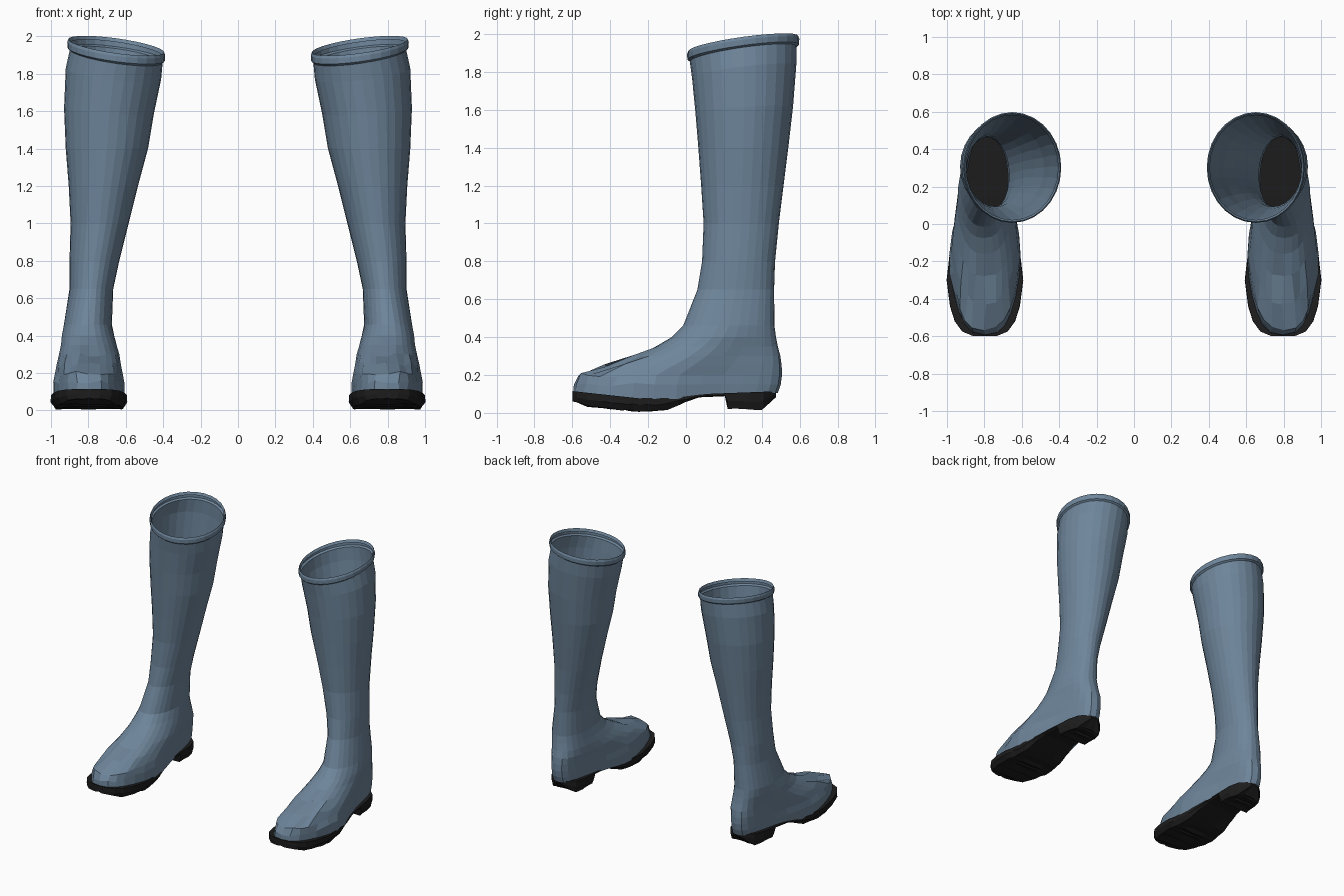
import bpy, bmesh, math, random

if "Cube" in bpy.data.objects:
    bpy.data.objects.remove(bpy.data.objects["Cube"])

N = 28  # sides of the shaft


def material(name, rgb):
    m = bpy.data.materials.new(name)
    m.diffuse_color = (*rgb, 1)
    m.use_nodes = True
    m.node_tree.nodes["Principled BSDF"].inputs["Base Color"].default_value = m.diffuse_color
    return m


rubber = material("blue grey rubber", (0.155, 0.235, 0.325))
tread = material("black sole", (0.012, 0.012, 0.012))

# Foot and shaft slices: height, front y, back y, centre x, half width
SLICES = [
    (.10, -.595, .485, .796, .195), (.15, -.59, .50, .798, .195),
    (.20, -.575, .507, .798, .185), (.25, -.43, .505, .798, .175),
    (.30, -.28, .498, .796, .165), (.35, -.16, .485, .798, .152),
    (.40, -.075, .475, .803, .142), (.46, -.015, .467, .804, .128),
    (.65, .06, .465, .784, .117), (.80, .085, .47, .768, .133),
    (1.0, .093, .49, .74, .155), (1.2, .08, .515, .72, .185),
    (1.4, .065, .54, .701, .22), (1.6, .05, .565, .69, .24),
    (1.8, .032, .582, .666, .255),
]
# Rolled rim: height, radius
RIM = [(1.895, .282), (1.905, .295), (1.935, .296), (1.95, .29), (1.93, .28)]

# Sole curves along y: half width, top height, bottom height
WIDTH = [(-.6, .06), (-.575, .12), (-.52, .16), (-.44, .185), (-.3, .203),
         (-.1, .18), (.07, .148), (.33, .128), (.41, .105), (.475, .035)]
TOP = [(-.6, .115), (-.25, .077), (-.06, .08), (.1, .1), (.475, .114)]
BOTTOM = [(-.6, .06), (-.52, .03), (-.25, .004), (-.1, .012), (0, .058),
          (.07, .082), (.205, .088), (.22, .02), (.4, .014), (.475, .08)]


def along(curve, y):
    """Piecewise linear value of a curve at y."""
    y = max(curve[0][0], min(curve[-1][0], y))
    for (y0, v0), (y1, v1) in zip(curve, curve[1:]):
        if y <= y1:
            return v0 + (v1 - v0) * (y - y0) / (y1 - y0)


def finish(bm, name, mat, side):
    for v in bm.verts:
        v.co.x *= side
    if side < 0:
        bmesh.ops.reverse_faces(bm, faces=bm.faces[:])
    me = bpy.data.meshes.new(name)
    bm.to_mesh(me)
    bm.free()
    me.materials.append(mat)
    bpy.context.collection.objects.link(bpy.data.objects.new(name, me))


def loft(bm, rings):
    for a, b in zip(rings, rings[1:]):
        n = len(a)
        for i in range(n):
            j = (i + 1) % n
            bm.faces.new((a[i], a[j], b[j], b[i]))


def upper(name, side):
    rng = random.Random(4)
    bm = bmesh.new()
    rings = []
    rim = [(z, .302 - r, .302 + r, .651, r - .034) for z, r in RIM]
    for k, (z, yf, yb, cx, w) in enumerate(SLICES + rim):
        ring = []
        foot = max(0, min(1, (0.6 - z) / 0.3))
        heel_w = min(w, .13) if z < .6 else w
        tilt = max(0, min(1, (z - 1.4) / .48))  # slanted opening
        for i in range(N):
            a = 2 * math.pi * i / N
            s, c = math.sin(a), math.cos(a)
            y = (yf + yb) / 2 - (yb - yf) / 2 * c
            # blend from the broad fore part to the narrow heel
            u = max(0, min(1, ((1 - c) / 2 - .35) / .45))
            u = u * u * (3 - 2 * u)
            flat = math.copysign(abs(s) ** (1 - .28 * foot), s)
            x = cx - .013 * foot * u + (w + (heel_w - w) * u) * flat
            h = z + tilt * (.035 * s - .04 * c)
            if k == 0:  # lower edge follows the sole
                h = along(TOP, y) - .008
            elif y < -.25:  # creased toe
                x += rng.uniform(-.008, .008)
                y += rng.uniform(-.004, .014)
                h += rng.uniform(-.012, .012)
            ring.append(bm.verts.new((x, y, h)))
        rings.append(ring)
    loft(bm, rings)
    finish(bm, name, rubber, side)


def sole(name, side):
    rng = random.Random(9)
    bm = bmesh.new()
    # half cross-section: sideways fraction, height fraction
    half = [(1, 1), (1.01, .45), (.9, 0), (.45, 0)]
    section = [(-x, z) for x, z in half] + [(0, 0)] + half[::-1]
    ys = {p[0] for p in WIDTH + BOTTOM}
    ys |= {round(-.4 + .06 * i, 3) for i in range(14)}
    rings = []
    for n, y in enumerate(sorted(ys)):
        top, low, w = along(TOP, y), along(BOTTOM, y), along(WIDTH, y)
        cx = .797 - .015 * max(0, min(1, (y - .05) / .3))
        ring = []
        for fx, fz in section:
            z = low + (top - low) * fz
            if fz < 1 and top - low > .03:  # rough cleats
                groove = .012 * (n % 2) if abs(fx) < .5 else 0
                z += groove + rng.uniform(0, .008)
            ring.append(bm.verts.new((cx + w * fx, y, z)))
        rings.append(ring)
    loft(bm, rings)
    bm.faces.new(rings[0][::-1])
    bm.faces.new(rings[-1])
    bmesh.ops.recalc_face_normals(bm, faces=bm.faces[:])
    finish(bm, name, tread, side)


for label, side in (("left", -1), ("right", 1)):
    upper(label + "_boot_upper", side)
    sole(label + "_boot_sole", side)
